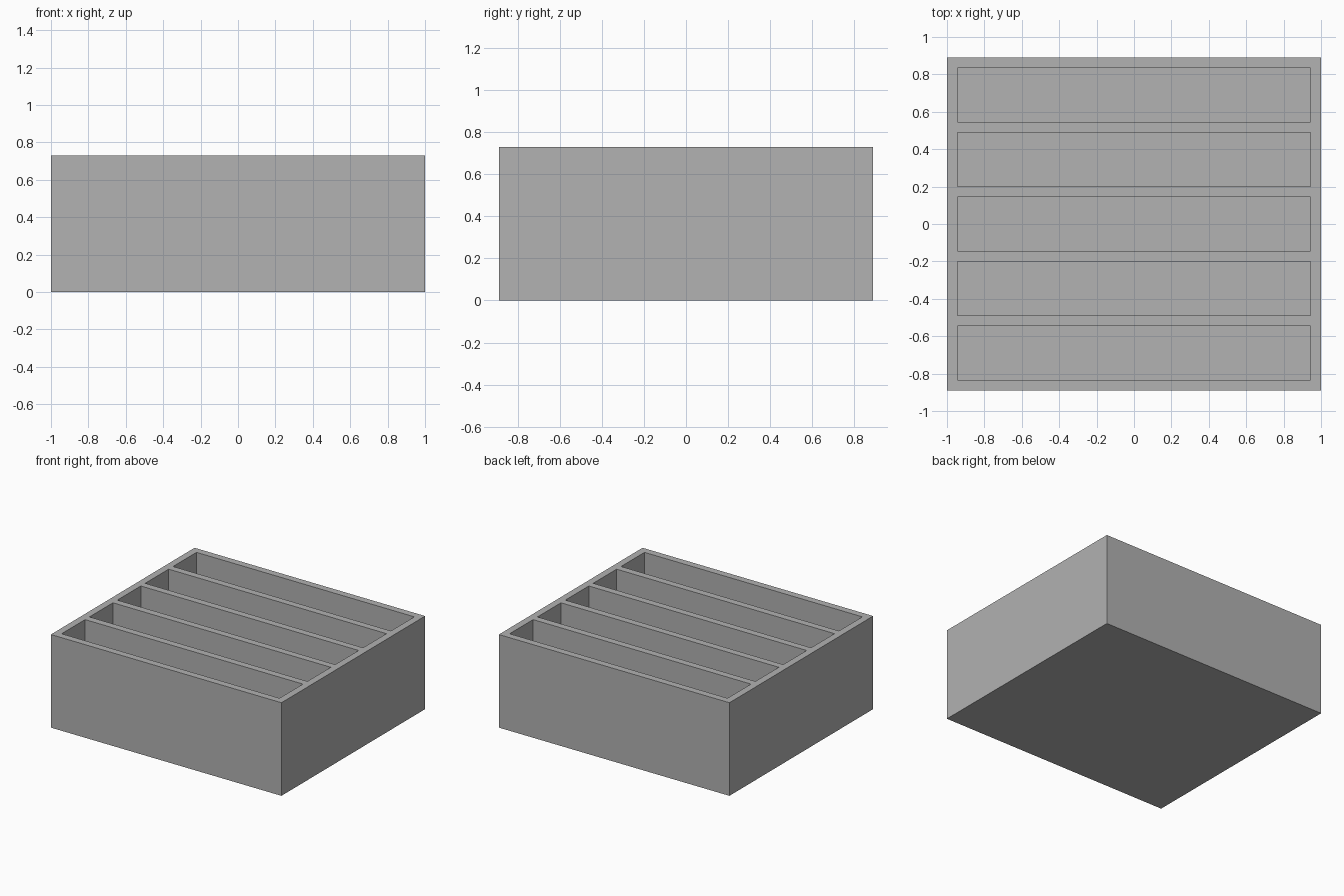
import bpy
import bmesh

# Remove the default cube
cube = bpy.data.objects.get("Cube")
if cube:
    bpy.data.objects.remove(cube, do_unlink=True)

WIDTH, DEPTH, HEIGHT = 2.0, 1.78, 0.73
WALL = 0.055
SLOTS = 5
SLOT = (DEPTH - WALL * (SLOTS + 1)) / SLOTS

# Plain grey material
grey = bpy.data.materials.new("plain_grey")
grey.use_nodes = True
colour = (0.445, 0.445, 0.445, 1.0)
grey.diffuse_color = colour
grey.node_tree.nodes["Principled BSDF"].inputs["Base Color"].default_value = colour

# Rim lines: outer edges, wall edges and divider edges
xs = [-WIDTH / 2, -WIDTH / 2 + WALL, WIDTH / 2 - WALL, WIDTH / 2]
ys = [-DEPTH / 2]
for i in range(SLOTS):
    start = -DEPTH / 2 + WALL + i * (SLOT + WALL)
    ys += [start, start + SLOT]
ys.append(DEPTH / 2)

# Top plane as a grid of cells
bm = bmesh.new()
grid = [[bm.verts.new((x, y, HEIGHT)) for x in xs] for y in ys]
pockets = []
for j in range(len(ys) - 1):
    for i in range(len(xs) - 1):
        face = bm.faces.new((grid[j][i], grid[j][i + 1],
                             grid[j + 1][i + 1], grid[j + 1][i]))
        if i == 1 and j % 2 == 1:
            pockets.append(face)

# Outer walls and base
rim = [e for e in bm.edges if e.is_boundary]
sides = bmesh.ops.extrude_edge_only(bm, edges=rim)["geom"]
for v in sides:
    if isinstance(v, bmesh.types.BMVert):
        v.co.z = 0
base = [e for e in sides if isinstance(e, bmesh.types.BMEdge) and e.is_boundary]
bmesh.ops.contextual_create(bm, geom=base)

# Compartments sunk into the top
for face in pockets:
    floor = bmesh.ops.extrude_discrete_faces(bm, faces=[face])["faces"][0]
    for v in floor.verts:
        v.co.z = WALL

bmesh.ops.recalc_face_normals(bm, faces=bm.faces)
mesh = bpy.data.meshes.new("divided_tray")
bm.to_mesh(mesh)
bm.free()
mesh.materials.append(grey)
tray = bpy.data.objects.new("divided_tray", mesh)
bpy.context.collection.objects.link(tray)
